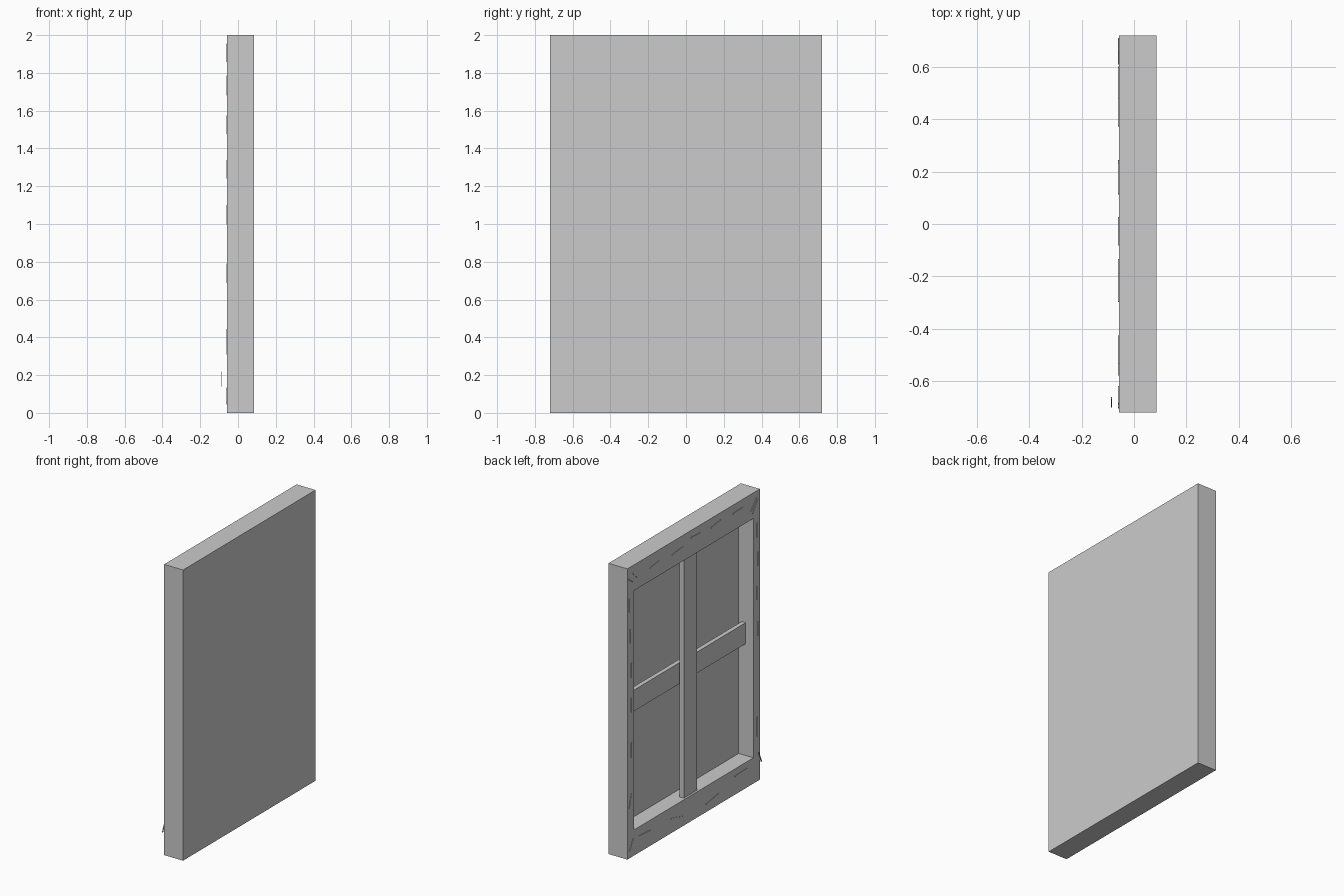
import bpy, bmesh, math
from mathutils import Matrix

if "Cube" in bpy.data.objects:
    bpy.data.objects.remove(bpy.data.objects["Cube"])

BACK, FRONT = -0.058, 0.086      # canvas faces +x, open frame faces -x


def box(name, x0, x1, y0, y1, z0, z1):
    bm = bmesh.new()
    bmesh.ops.create_cube(bm, size=1.0)
    bmesh.ops.scale(bm, vec=(x1 - x0, y1 - y0, z1 - z0), verts=bm.verts)
    bmesh.ops.translate(bm, vec=((x0 + x1) / 2, (y0 + y1) / 2, (z0 + z1) / 2), verts=bm.verts)
    return finish(name, bm)


def finish(name, bm):
    me = bpy.data.meshes.new(name)
    bmesh.ops.recalc_face_normals(bm, faces=bm.faces)
    bm.to_mesh(me)
    bm.free()
    ob = bpy.data.objects.new(name, me)
    bpy.context.collection.objects.link(ob)
    return ob


# Stretched canvas: a slab with a deep pocket in its back
bm = bmesh.new()
bmesh.ops.create_cube(bm, size=1.0)
bmesh.ops.scale(bm, vec=(FRONT - BACK, 1.44, 2.0), verts=bm.verts)
bmesh.ops.translate(bm, vec=((FRONT + BACK) / 2, 0, 1.0), verts=bm.verts)
bm.normal_update()
back = min(bm.faces, key=lambda f: f.calc_center_median().x)
bmesh.ops.inset_individual(bm, faces=[back], thickness=0.05)
for v in back.verts:
    v.co.y = math.copysign(0.65, v.co.y)
    v.co.z = 1.0 + math.copysign(0.823, v.co.z - 1.0)
floor = bmesh.ops.extrude_discrete_faces(bm, faces=[back])["faces"][0]
bmesh.ops.translate(bm, vec=(0.112, 0, 0), verts=floor.verts)
finish("canvas_frame", bm)

# Cross braces
box("vertical_brace", BACK + 0.014, BACK + 0.045, -0.058, 0.087, 0.177, 1.823)
box("horizontal_brace", BACK + 0.06, BACK + 0.09, -0.65, 0.65, 0.945, 1.09)

# Staples: end points (y, z) on the back of the frame
staples = [
    # top rail
    (0.666, 1.952, 0.612, 1.903), (0.709, 1.927, 0.644, 1.881),
    (0.482, 1.909, 0.374, 1.923), (0.233, 1.910, 0.114, 1.920),
    (0.027, 1.949, -0.081, 1.942), (-0.189, 1.935, -0.297, 1.949),
    (-0.427, 1.941, -0.535, 1.941), (-0.622, 1.880, -0.687, 1.952),
    (-0.640, 1.860, -0.702, 1.940),
    # stile at -y
    (-0.69, 1.78, -0.69, 1.68), (-0.698, 1.575, -0.698, 1.48),
    (-0.69, 1.34, -0.69, 1.25), (-0.698, 1.10, -0.698, 1.00),
    (-0.69, 0.445, -0.69, 0.31),
    # stile at +y
    (0.698, 1.785, 0.698, 1.695), (0.688, 1.574, 0.688, 1.477),
    (0.677, 1.335, 0.677, 1.24), (0.677, 1.094, 0.677, 0.997),
    (0.677, 0.79, 0.677, 0.687), (0.677, 0.438, 0.698, 0.343),
    (0.655, 0.120, 0.698, 0.047),
    # bottom rail
    (0.601, 0.113, 0.471, 0.105), (0.244, 0.100, 0.114, 0.064),
    (-0.135, 0.053, -0.276, 0.075), (-0.449, 0.125, -0.579, 0.131),
]


def staple(name, x, y0, z0, y1, z1):
    length = math.hypot(y1 - y0, z1 - z0)
    bm = bmesh.new()
    bmesh.ops.create_cube(bm, size=1.0)
    bmesh.ops.scale(bm, vec=(0.004, length, 0.008), verts=bm.verts)
    bmesh.ops.rotate(bm, cent=(0, 0, 0), verts=bm.verts,
                     matrix=Matrix.Rotation(math.atan2(z1 - z0, y1 - y0), 3, 'X'))
    bmesh.ops.translate(bm, vec=(x, (y0 + y1) / 2, (z0 + z1) / 2), verts=bm.verts)
    finish(name, bm)


for i, s in enumerate(staples):
    staple(f"staple_{i + 1}", BACK - 0.001, *s)
# One staple stands proud of the frame
staple("loose_staple", -0.086, -0.665, 0.217, -0.698, 0.14)
